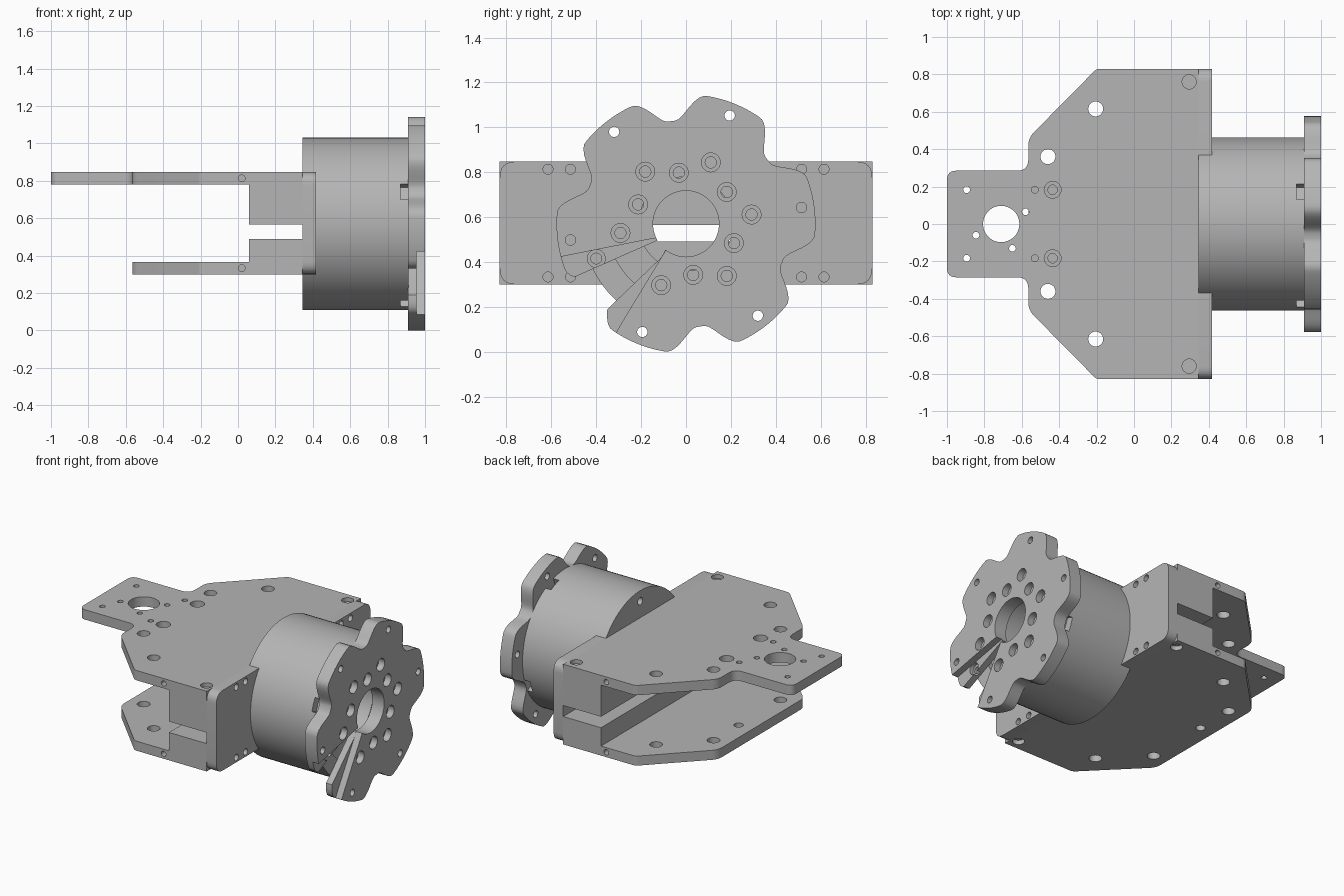
import bpy, bmesh
from math import cos, sin, pi, radians
from mathutils import Vector

if "Cube" in bpy.data.objects:
    bpy.data.objects.remove(bpy.data.objects["Cube"])

AXIS_Z = 0.57  # height of the drum axis

grey = bpy.data.materials.new("machined_grey")
grey.use_nodes = True
grey.diffuse_color = (0.46, 0.46, 0.46, 1)
grey.node_tree.nodes["Principled BSDF"].inputs["Base Color"].default_value = (0.46, 0.46, 0.46, 1)


def orient(axis, u, v, w):
    return {"x": (w, u, v), "y": (u, w, v), "z": (u, v, w)}[axis]


def add_prism(bm, axis, outline, lo, hi):
    """Extrude a closed outline along an axis."""
    a = [bm.verts.new(orient(axis, u, v, lo)) for u, v in outline]
    b = [bm.verts.new(orient(axis, u, v, hi)) for u, v in outline]
    bm.faces.new(a)
    bm.faces.new(b[::-1])
    for i in range(len(a)):
        j = (i + 1) % len(a)
        bm.faces.new((a[i], b[i], b[j], a[j]))


def add_lathe(bm, axis, centre, rings, sides=24):
    """Stack circles (radius, position) along an axis into a closed solid."""
    loops = []
    for r, w in rings:
        loops.append([bm.verts.new(orient(axis, centre[0] + r * cos(2 * pi * i / sides),
                                          centre[1] + r * sin(2 * pi * i / sides), w))
                      for i in range(sides)])
    bm.faces.new(loops[0])
    bm.faces.new(loops[-1][::-1])
    for a, b in zip(loops, loops[1:]):
        for i in range(sides):
            j = (i + 1) % sides
            bm.faces.new((a[i], b[i], b[j], a[j]))


def make(name, bm):
    bmesh.ops.recalc_face_normals(bm, faces=bm.faces)
    mesh = bpy.data.meshes.new(name)
    bm.to_mesh(mesh)
    bm.free()
    mesh.materials.append(grey)
    obj = bpy.data.objects.new(name, mesh)
    bpy.context.collection.objects.link(obj)
    return obj


def cut(obj, bm):
    """Subtract a solid and bake the result."""
    cutter = make("cutter", bm)
    cutter.hide_render = True
    mod = obj.modifiers.new("cut", "BOOLEAN")
    mod.operation, mod.solver, mod.object = "DIFFERENCE", "EXACT", cutter
    graph = bpy.context.evaluated_depsgraph_get()
    baked = bpy.data.meshes.new_from_object(obj.evaluated_get(graph))
    obj.modifiers.clear()
    obj.data = baked
    bpy.data.objects.remove(cutter)


def prism(name, axis, outline, lo, hi):
    bm = bmesh.new()
    add_prism(bm, axis, outline, lo, hi)
    return make(name, bm)


def drill(obj, axis, holes, lo, hi, sides=24):
    """Drill straight holes (u, v, radius)."""
    bm = bmesh.new()
    for u, v, r in holes:
        add_lathe(bm, axis, (u, v), [(r, lo), (r, hi)], sides)
    cut(obj, bm)


def rounded(points, steps=6):
    """Soften outline corners given as (u, v, reach)."""
    out = []
    for i, (u, v, t) in enumerate(points):
        p = Vector((u, v))
        if not t:
            out.append(p)
            continue
        q = p + (Vector(points[i - 1][:2]) - p).normalized() * t
        s = p + (Vector(points[(i + 1) % len(points)][:2]) - p).normalized() * t
        for k in range(steps + 1):
            f = k / steps
            out.append(q * (1 - f) ** 2 + p * 2 * f * (1 - f) + s * f * f)
    return out


def mirrored(half):
    return half + [(u, -v, t) for u, v, t in reversed(half)]


def both(holes):
    return holes + [(u, -v, r) for u, v, r in holes]


def polar(angle, r):
    return r * cos(radians(angle)), AXIS_Z + r * sin(radians(angle))


# Plates
body = [(-0.565, 0.46, 0.04), (-0.2, 0.83, 0.02), (0.345, 0.83, 0)]
tab = [(-1, 0.285, 0.05), (-0.565, 0.285, 0.06)]
top_plate = prism("top_plate", "z", rounded(mirrored(tab + body)), 0.78, 0.847)
bottom_plate = prism("bottom_plate", "z", rounded(mirrored(body)), 0.3, 0.365)

shared = both([(-0.46, 0.36, 0.04), (-0.205, 0.615, 0.04)])
drill(top_plate, "z", shared + both([(-0.895, 0.183, 0.018), (-0.53, 0.183, 0.018)])
      + [(-0.845, -0.06, 0.018), (-0.65, -0.13, 0.018), (-0.58, 0.065, 0.018)], 0.7, 0.9)
drill(top_plate, "z", [(-0.71, 0, 0.097)], 0.7, 0.9, 48)
drill(bottom_plate, "z", shared + [(-0.46, 0.09, 0.03)], 0.2, 0.4)

# Countersunk screws and blind pin holes in the plates
bm = bmesh.new()
for y in (-0.183, 0.183):
    add_lathe(bm, "z", (-0.435, y), [(0.025, 0.7), (0.025, 0.805), (0.045, 0.805), (0.045, 0.9)])
cut(top_plate, bm)
drill(top_plate, "z", both([(0.295, 0.76, 0.038)]), 0.82, 0.9)
drill(bottom_plate, "z", both([(0.295, 0.76, 0.038)]), 0.2, 0.33)
for plate, z in ((top_plate, 0.813), (bottom_plate, 0.333)):
    for s in (-1, 1):
        drill(plate, "y", [(0.02, z, 0.018)], s * 0.77, s * 0.9)

# Spacer blocks with an open slot between them
parts = [top_plate, bottom_plate]
for name, lo, hi in (("upper_block", 0.565, 0.78), ("lower_block", 0.365, 0.49)):
    parts.append(prism(name, "z", [(0.06, -0.83), (0.345, -0.83), (0.345, 0.83), (0.06, 0.83)], lo, hi))

# Upright mounting plate
upright = prism("mounting_plate", "x", rounded([(-0.83, 0.3, 0.07), (0.83, 0.3, 0.07),
                                                (0.83, 0.847, 0.07), (-0.83, 0.847, 0.07)]), 0.345, 0.418)
drill(upright, "x", [(s * y, z, 0.022) for s in (-1, 1) for y in (0.515, 0.615)
                     for z in (0.333, 0.813)], 0.37, 0.5)
drill(upright, "x", [(0, AXIS_Z, 0.21)], 0.3, 0.5, 64)

# Drum with a stepped bore
bm = bmesh.new()
add_lathe(bm, "x", (0, AXIS_Z), [(0.462, 0.345), (0.462, 0.912)], 96)
drum = make("drum", bm)
bm = bmesh.new()
add_lathe(bm, "x", (0, AXIS_Z), [(0.21, 0.2), (0.21, 0.87), (0.35, 0.87), (0.35, 1)], 64)
cut(drum, bm)
drill(drum, "x", [(0, AXIS_Z + 0.39, 0.025), (0, AXIS_Z - 0.39, 0.025)], 0.3, 0.4)

# Rim pockets in the drum
bm = bmesh.new()
for a in (68, 158, 248, 338):
    out = Vector((cos(radians(a)), sin(radians(a))))
    side = Vector((-out.y, out.x)) * 0.045
    mid = Vector((0, AXIS_Z))
    add_prism(bm, "x", [mid + out * 0.41 - side, mid + out * 0.6 - side,
                        mid + out * 0.6 + side, mid + out * 0.41 + side], 0.868, 0.95)
cut(drum, bm)


# Six-lobed split flange in two layers
def lobe_radius(a):
    d = abs((a - 38 + 30) % 60 - 30)
    f = min(max((d - 2) / 15, 0), 1)
    return 0.462 + 0.115 * f * f * (3 - 2 * f)


lobes = [polar(a, lobe_radius(a)) for a in range(0, 360, 2)]
front_gap = [(-0.05, 0.52), (-0.17, 0.5), (-0.75, 0.385), (-0.75, -0.1),
             (-0.42, -0.1), (-0.28, 0.14), (-0.11, 0.42)]
back_gap = [(-0.05, 0.53), (-0.14, 0.49), (-0.48, 0.34), (-0.75, 0.22),
            (-0.75, -0.17), (-0.35, 0.19), (-0.11, 0.42)]
screws = [polar(8 + 60 * k, 0.295) for k in range(6)]
screws += [polar(38 + 60 * k, 0.23) for k in range(6) if k != 3]
for name, lo, hi, gap, r in (("flange_back", 0.91, 0.955, back_gap, 0.025),
                             ("flange_front", 0.955, 1.0, front_gap, 0.042)):
    flange = prism(name, "x", lobes, lo, hi)
    drill(flange, "x", [(0, AXIS_Z, 0.147)], 0.8, 1.1, 64)
    drill(flange, "x", [(*polar(8 + 60 * k, 0.52), 0.023) for k in range(6)], 0.8, 1.1)
    drill(flange, "x", [(y, z, r) for y, z in screws], 0.8, 1.1)
    bm = bmesh.new()
    add_prism(bm, "x", gap, 0.8, 1.1)
    cut(flange, bm)
    if gap is back_gap:
        bm = bmesh.new()
        add_lathe(bm, "x", (-0.4, 0.415), [(0.024, 0.8), (0.024, 0.93), (0.04, 0.93), (0.04, 1.1)])
        cut(flange, bm)
    parts.append(flange)

# Smooth the round walls, keep the edges crisp
bpy.ops.object.select_all(action="DESELECT")
for obj in parts + [upright, drum]:
    obj.select_set(True)
bpy.context.view_layer.objects.active = drum
bpy.ops.object.shade_smooth_by_angle(angle=radians(30))
